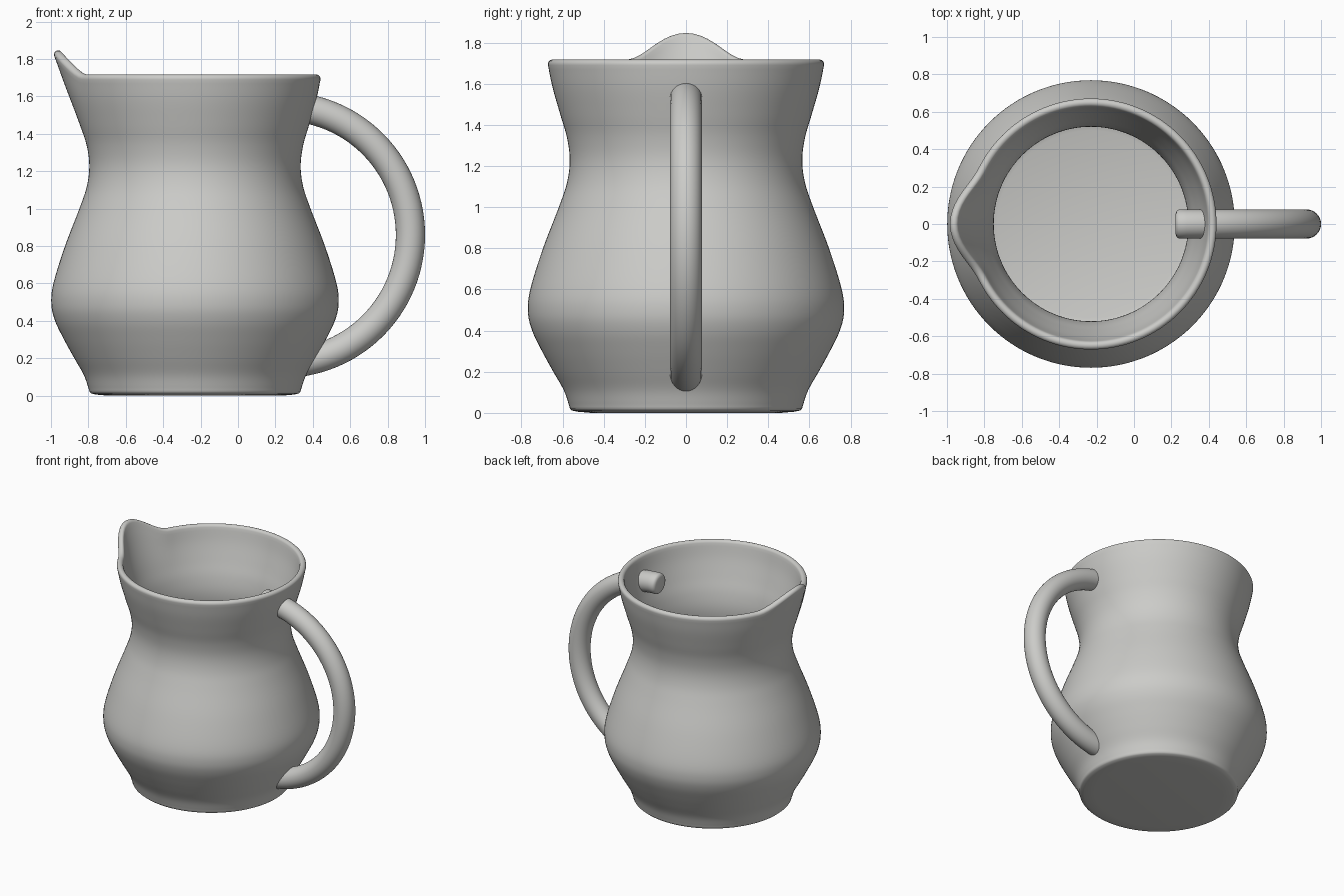
import bpy, bmesh, math
from mathutils import Vector

if "Cube" in bpy.data.objects:
    bpy.data.objects.remove(bpy.data.objects["Cube"])

AXIS_X = -0.23      # centre of the jug body
WALL = 0.045        # wall thickness
TOP = 1.69          # height where the rim rounding starts

glaze = bpy.data.materials.new("grey glaze")
glaze.diffuse_color = (0.6, 0.6, 0.58, 1.0)
glaze.use_nodes = True
glaze.node_tree.nodes["Principled BSDF"].inputs["Base Color"].default_value = glaze.diffuse_color


def make_object(name, bm):
    bmesh.ops.remove_doubles(bm, verts=bm.verts, dist=1e-5)
    bmesh.ops.recalc_face_normals(bm, faces=bm.faces)
    mesh = bpy.data.meshes.new(name)
    bm.to_mesh(mesh)
    bm.free()
    mesh.materials.append(glaze)
    obj = bpy.data.objects.new(name, mesh)
    bpy.context.collection.objects.link(obj)
    bpy.ops.object.select_all(action='DESELECT')
    obj.select_set(True)
    bpy.context.view_layer.objects.active = obj
    bpy.ops.object.shade_smooth_by_angle(angle=math.radians(40))
    return obj


def skin(rings):
    """Join closed rings of points into a tube of quads."""
    bm = bmesh.new()
    rows = [[bm.verts.new(p) for p in ring] for ring in rings]
    n = len(rows[0])
    for a, b in zip(rows, rows[1:]):
        for i in range(n):
            j = (i + 1) % n
            bm.faces.new((a[i], a[j], b[j], b[i]))
    return bm


def smooth_path(pts, steps):
    """Catmull-Rom curve through 2D points."""
    p = [Vector(q) for q in pts]
    p = [2 * p[0] - p[1]] + p + [2 * p[-1] - p[-2]]
    out = []
    for a, b, c, d in zip(p, p[1:], p[2:], p[3:]):
        for k in range(steps):
            t = k / steps
            out.append(0.5 * (2 * b + (c - a) * t + (2 * a - 5 * b + 4 * c - d) * t * t
                              + (3 * b - a - 3 * c + d) * t ** 3))
    out.append(p[-2])
    return out


# Body profile: (radius, height)
outer = smooth_path([(0.566, 0.03), (0.594, 0.11), (0.645, 0.20), (0.70, 0.30),
                     (0.748, 0.40), (0.768, 0.49), (0.757, 0.60), (0.695, 0.80),
                     (0.618, 1.00), (0.578, 1.12), (0.565, 1.23), (0.579, 1.34),
                     (0.611, 1.45), (0.648, 1.58), (0.671, TOP)], 5)
base = [Vector(q) for q in [(0, 0), (0.46, 0.0), (0.53, 0.006), (0.555, 0.012), (0.564, 0.02)]]
inner = []
for i in range(len(outer) - 1, -1, -1):
    t = (outer[min(i + 1, len(outer) - 1)] - outer[max(i - 1, 0)]).normalized()
    q = outer[i] + Vector((-t.y, t.x)) * WALL
    if q.y > 0.10:
        inner.append(q)
mid = (outer[-1] + inner[0]) / 2
half = outer[-1] - mid
up = Vector((-half.y, half.x))
rim = [mid + half * math.cos(a) + up * math.sin(a)
       for a in (math.pi * k / 8 for k in range(1, 8))]
floor = [Vector(q) for q in [(0.53, 0.07), (0.50, 0.06), (0, 0.06)]]
profile = base + outer + rim + inner + floor


# Pull the rim out and up into a spout on the -x side
def body_point(r, z, ang):
    off = abs(ang - math.pi)
    w = math.cos(math.pi / 2 * off / 0.47) ** 2 if off < 0.47 else 0.0
    s = min(max((z - 1.3) / (TOP - 1.3), 0.0), 1.0) ** 2
    if r > 0.3:
        r += 0.083 * w * s
    z += 0.13 * w * s
    return (AXIS_X + r * math.cos(ang), r * math.sin(ang), z)


SEG = 128
make_object("jug_body", skin([[body_point(q.x, q.y, 2 * math.pi * i / SEG)
                               for i in range(SEG)] for q in profile]))

# Handle: half-circle tube with softly rounded ends inside the body
CX, CZ, R, TUBE = 0.235, 0.86, 0.687, 0.078
END = math.pi / 2 + 0.018
stations = [(END, 0.0), (END, 0.055), (END - 0.008, 0.070), (END - 0.025, TUBE)]
arc = END - 0.025
stations += [(arc - 2 * arc * k / 56, TUBE) for k in range(1, 56)]
stations += [(-a, r) for a, r in reversed(stations[:4])]
rings = []
for a, r in stations:
    ring = []
    for i in range(32):
        b = 2 * math.pi * i / 32
        d = R + r * math.cos(b)
        ring.append((CX + d * math.cos(a), r * math.sin(b), CZ + d * math.sin(a)))
    rings.append(ring)
make_object("handle", skin(rings))
